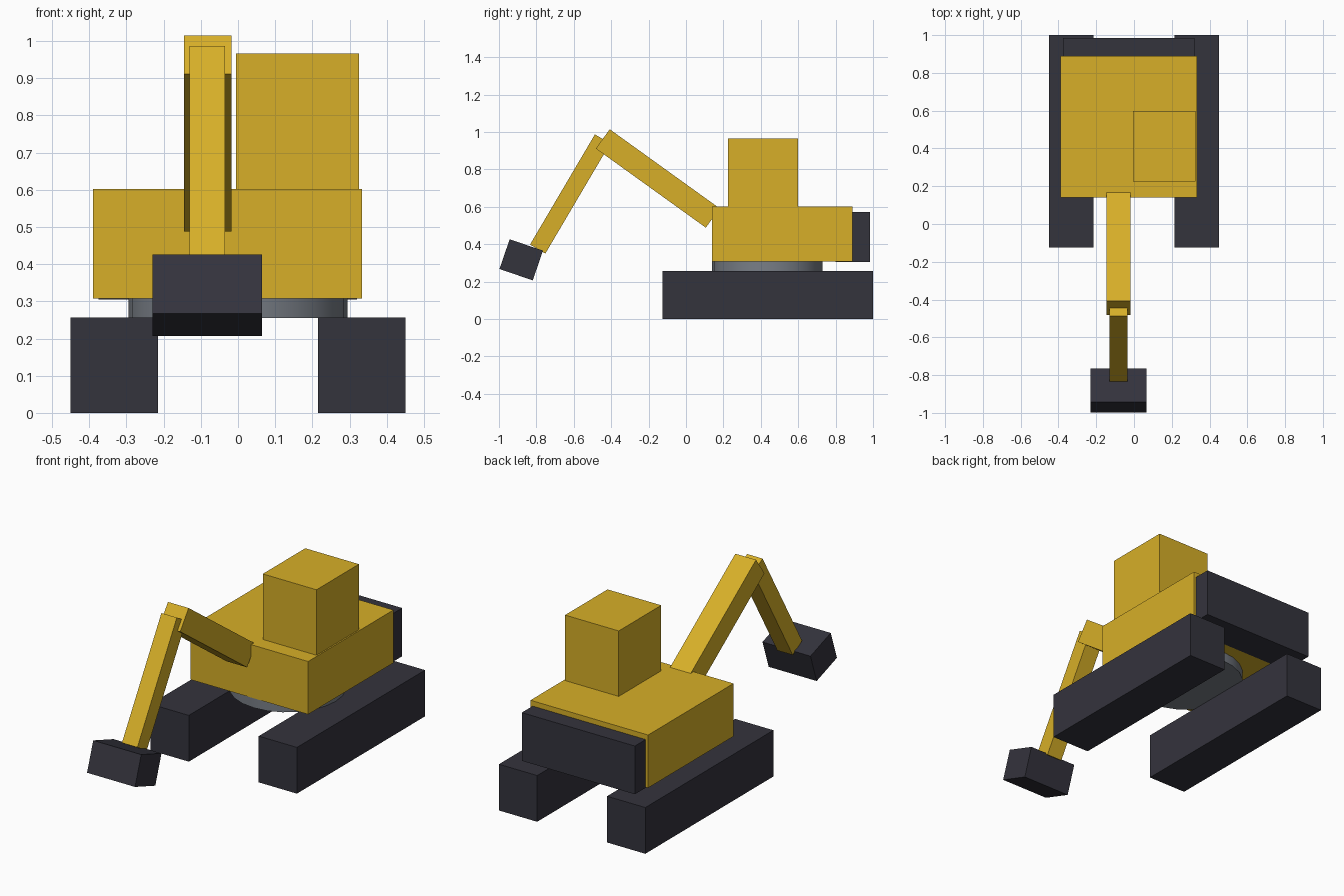
import bpy
import math
from mathutils import Vector

old = bpy.data.objects.get("Cube")
if old:
    bpy.data.objects.remove(old, do_unlink=True)


def material(name, rgb):
    m = bpy.data.materials.new(name)
    m.use_nodes = True
    m.diffuse_color = (*rgb, 1)
    m.node_tree.nodes["Principled BSDF"].inputs["Base Color"].default_value = (*rgb, 1)
    return m


yellow = material("machine yellow", (0.68, 0.43, 0.021))
dark = material("dark rubber", (0.034, 0.033, 0.046))
steel = material("steel grey", (0.19, 0.21, 0.24))


def prism(name, profile, x0, x1, mat):
    """Extrude a side profile of four (y, z) corners from x0 to x1."""
    n = len(profile)
    verts = [(x, y, z) for x in (x0, x1) for y, z in profile]
    faces = [tuple(range(n))[::-1], tuple(range(n, 2 * n))]
    faces += [(i, (i + 1) % n, n + (i + 1) % n, n + i) for i in range(n)]
    mesh = bpy.data.meshes.new(name)
    mesh.from_pydata(verts, [], faces)
    mesh.materials.append(mat)
    obj = bpy.data.objects.new(name, mesh)
    bpy.context.collection.objects.link(obj)
    return obj


def box(name, x, y, z, mat):
    corners = [(y[0], z[0]), (y[1], z[0]), (y[1], z[1]), (y[0], z[1])]
    return prism(name, corners, x[0], x[1], mat)


def beam(name, start, end, thickness, x, mat):
    """Tilted bar whose centre line runs between two (y, z) points."""
    a, b = Vector(start), Vector(end)
    d = (b - a).normalized()
    side = Vector((-d.y, d.x)) * thickness / 2
    return prism(name, [a - side, b - side, b + side, a + side], x[0], x[1], mat)


# Tracks
for label, s in (("left", 1), ("right", -1)):
    box(label + "_track", sorted((s * 0.215, s * 0.45)), (-0.125, 1.0), (0, 0.257), dark)

# Turntable
bpy.ops.mesh.primitive_cylinder_add(vertices=24, radius=0.295, depth=0.055,
                                    location=(0, 0.435, 0.2825))
turntable = bpy.context.object
turntable.name = "turntable"
turntable.data.materials.append(steel)
bpy.ops.object.shade_smooth_by_angle(angle=math.radians(40))

# Upper body
box("body", (-0.39, 0.333), (0.14, 0.89), (0.308, 0.602), yellow)
box("cabin", (-0.005, 0.325), (0.225, 0.598), (0.602, 0.966), yellow)
box("counterweight", (-0.375, 0.32), (0.80, 0.985), (0.305, 0.573), dark)

# Digging arm
beam("boom", (0.143, 0.54), (-0.445, 0.963), 0.127, (-0.145, -0.018), yellow)
beam("stick", (-0.446, 0.963), (-0.793, 0.374), 0.095, (-0.13, -0.035), yellow)
beam("bucket", (-0.97, 0.347), (-0.792, 0.286), 0.168, (-0.23, 0.065), dark)
